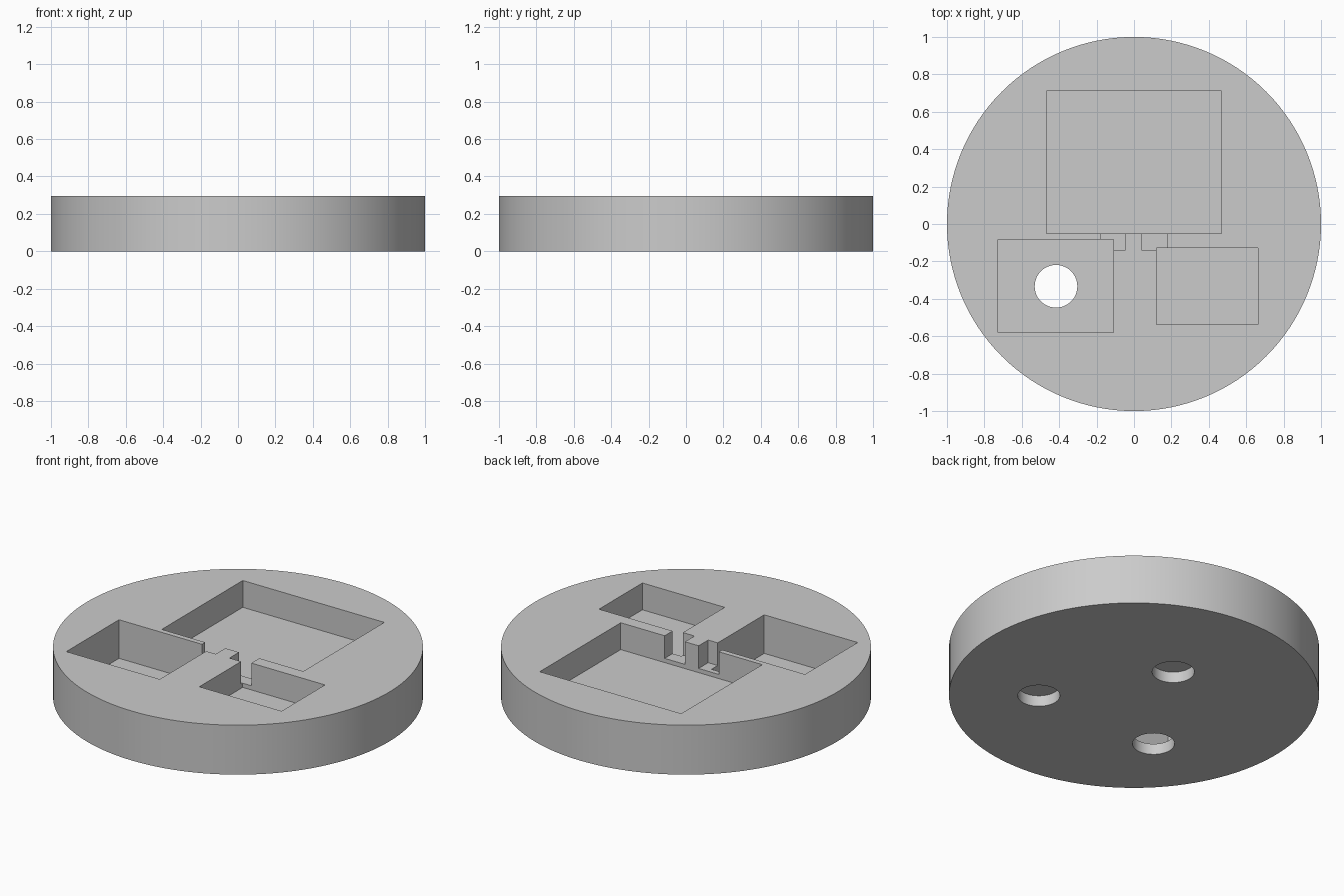
import bpy
import math

cube = bpy.data.objects.get("Cube")
if cube:
    bpy.data.objects.remove(cube, do_unlink=True)

HEIGHT = 0.295
POCKET_FLOOR = 0.135
DEEP_FLOOR = 0.065
CHANNEL_FLOOR = 0.16
HOLE_RADIUS = 0.114

grey = bpy.data.materials.new("matte_grey")
grey.use_nodes = True
colour = (0.6, 0.6, 0.6, 1)
grey.diffuse_color = colour
grey.node_tree.nodes["Principled BSDF"].inputs["Base Color"].default_value = colour


def cylinder(name, x, y, radius, z0, z1, sides):
    bpy.ops.mesh.primitive_cylinder_add(
        vertices=sides, radius=radius, depth=z1 - z0, location=(x, y, (z0 + z1) / 2))
    obj = bpy.context.object
    obj.name = name
    obj.data.materials.append(grey)
    return obj


def box(name, x0, x1, y0, y1, z0):
    z1 = HEIGHT + 0.1
    bpy.ops.mesh.primitive_cube_add(
        size=1, location=((x0 + x1) / 2, (y0 + y1) / 2, (z0 + z1) / 2))
    obj = bpy.context.object
    obj.name = name
    obj.scale = (x1 - x0, y1 - y0, z1 - z0)
    bpy.ops.object.transform_apply(location=False, rotation=False, scale=True)
    obj.data.materials.append(grey)
    return obj


# Round base
base = cylinder("round_base", 0, 0, 1, 0, HEIGHT, 128)

# Pockets, wire channels and underside holes cut from the base
cutters = [
    box("large_pocket_cutter", -0.467, 0.467, -0.052, 0.712, POCKET_FLOOR),
    box("deep_pocket_cutter", -0.727, -0.11, -0.58, -0.083, DEEP_FLOOR),
    box("small_pocket_cutter", 0.12, 0.663, -0.536, -0.127, POCKET_FLOOR),
    box("deep_channel_cutter", -0.18, -0.047, -0.142, -0.03, CHANNEL_FLOOR),
    box("small_channel_cutter", 0.043, 0.177, -0.142, -0.03, CHANNEL_FLOOR),
    cylinder("deep_hole_cutter", -0.417, -0.333, HOLE_RADIUS, -0.1, DEEP_FLOOR + 0.05, 48),
    cylinder("small_hole_cutter", 0.392, -0.333, HOLE_RADIUS, -0.1, DEEP_FLOOR, 48),
    cylinder("large_hole_cutter", 0, 0.33, HOLE_RADIUS, -0.1, DEEP_FLOOR, 48),
]

bpy.ops.object.select_all(action="DESELECT")
base.select_set(True)
bpy.context.view_layer.objects.active = base
for cutter in cutters:
    mod = base.modifiers.new(cutter.name, "BOOLEAN")
    mod.operation = "DIFFERENCE"
    mod.solver = "EXACT"
    mod.object = cutter
    bpy.ops.object.modifier_apply(modifier=mod.name)
    bpy.data.objects.remove(cutter, do_unlink=True)

bpy.ops.object.shade_smooth_by_angle(angle=math.radians(30))
